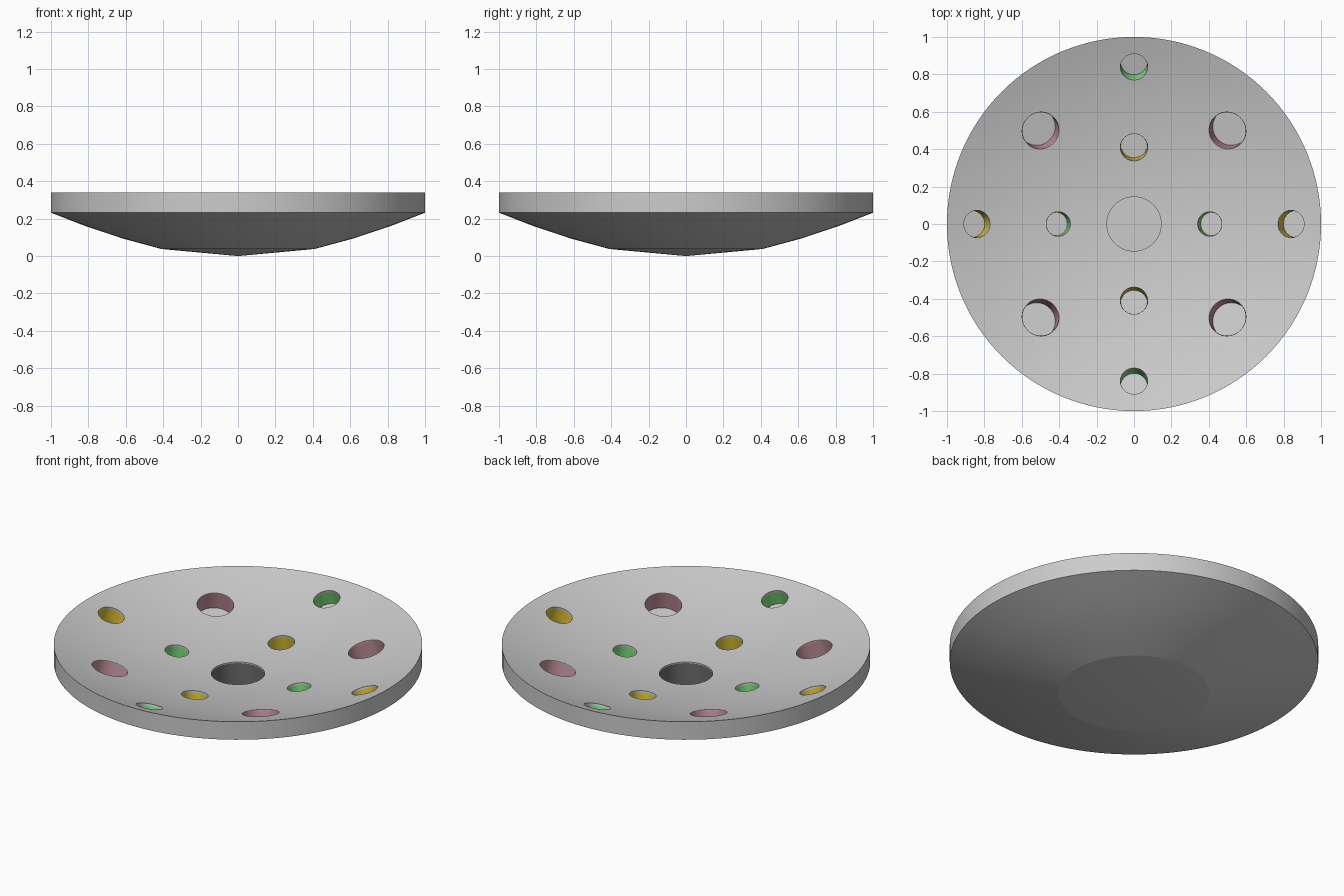
import bpy, bmesh, math
from mathutils import Vector, Matrix

if "Cube" in bpy.data.objects:
    bpy.data.objects.remove(bpy.data.objects["Cube"])

SAG, Z_MID = 0.18, 0.16                      # depth and centre height of the concave face
R = (1 + SAG ** 2) / (2 * SAG)               # sphere radius of the concave face
FOCUS = Vector((0, 0, Z_MID + R))


def face_z(r):
    return Z_MID + R - math.sqrt(R * R - r * r)


def finish(name, bm, angle, mat=None):
    me = bpy.data.meshes.new(name)
    bm.to_mesh(me)
    bm.free()
    ob = bpy.data.objects.new(name, me)
    bpy.context.collection.objects.link(ob)
    if mat:
        me.materials.append(mat)
    if angle:
        smooth(ob, angle)
    return ob


def smooth(ob, angle):
    bpy.ops.object.select_all(action='DESELECT')
    ob.select_set(True)
    bpy.context.view_layer.objects.active = ob
    bpy.ops.object.shade_smooth_by_angle(angle=math.radians(angle))


def material(name, rgb):
    m = bpy.data.materials.new(name)
    m.diffuse_color = (*rgb, 1)
    m.use_nodes = True
    m.node_tree.nodes["Principled BSDF"].inputs["Base Color"].default_value = m.diffuse_color
    return m


def cylinder(bm, x, y, radius, top, bottom, caps):
    # cylinder along the local normal of the concave face; top/bottom are depths
    p = Vector((x, y, face_z(math.hypot(x, y))))
    n = (FOCUS - p).normalized()
    rot = n.to_track_quat('Z', 'Y').to_matrix().to_4x4()
    mat = Matrix.Translation(p - n * (top + bottom) / 2) @ rot
    bmesh.ops.create_cone(bm, cap_ends=caps, segments=48, radius1=radius,
                          radius2=radius, depth=bottom - top, matrix=mat)


# dish body: revolved profile
profile = [(0, 0), (0.41, 0.038), (0.62, 0.095), (0.82, 0.162), (1, 0.232), (1, 0.34)]
profile += [(r / 12, face_z(r / 12)) for r in range(11, -1, -1)]
bm = bmesh.new()
vs = [bm.verts.new((r, 0, z)) for r, z in profile]
es = [bm.edges.new(e) for e in zip(vs, vs[1:])]
bmesh.ops.spin(bm, geom=vs + es, cent=(0, 0, 0), axis=(0, 0, 1),
               angle=math.tau, steps=128, use_merge=False)
bmesh.ops.remove_doubles(bm, verts=bm.verts, dist=1e-4)
bmesh.ops.recalc_face_normals(bm, faces=bm.faces)
dish = finish("dish_body", bm, None)

green = material("green", (0.2, 0.75, 0.2))
yellow = material("yellow", (0.75, 0.55, 0.03))
red = material("dusty_red", (0.55, 0.28, 0.33))
dark = material("dark_grey", (0.15, 0.15, 0.15))

# sockets: name, material, radius, depth, recess of the coloured lining, positions
sockets = [
    ("centre_socket", dark, 0.145, 0.138, 0.002, [(0, 0)]),
    ("large_socket", red, 0.1, 0.1, 0.002, [(sx * 0.5, sy * 0.5) for sx in (-1, 1) for sy in (-1, 1)]),
    ("outer_side_socket", yellow, 0.073, 0.09, 0.01, [(-0.84, 0), (0.84, 0)]),
    ("outer_end_socket", green, 0.073, 0.09, 0.01, [(0, -0.84), (0, 0.84)]),
    ("inner_side_socket", green, 0.065, 0.1, 0.01, [(-0.405, 0), (0.405, 0)]),
    ("inner_end_socket", yellow, 0.073, 0.1, 0.01, [(0, -0.41), (0, 0.41)]),
]
cut = bmesh.new()
for name, mat, radius, depth, recess, places in sockets:
    for i, (x, y) in enumerate(places):
        cylinder(cut, x, y, radius, -0.05, depth, True)
        # coloured lining, facing inwards
        bm = bmesh.new()
        cylinder(bm, x, y, radius - 0.002, recess, depth, False)
        bmesh.ops.reverse_faces(bm, faces=bm.faces)
        finish(f"{name}_lining_{i + 1}", bm, 30, mat)

# cut the sockets into the dish
cutter = finish("socket_cutter", cut, None)
cutter.hide_render = True
mod = dish.modifiers.new("sockets", 'BOOLEAN')
mod.operation = 'DIFFERENCE'
mod.solver = 'EXACT'
mod.object = cutter
bpy.context.view_layer.objects.active = dish
bpy.ops.object.modifier_apply(modifier=mod.name)
bpy.data.objects.remove(cutter)
smooth(dish, 8)
